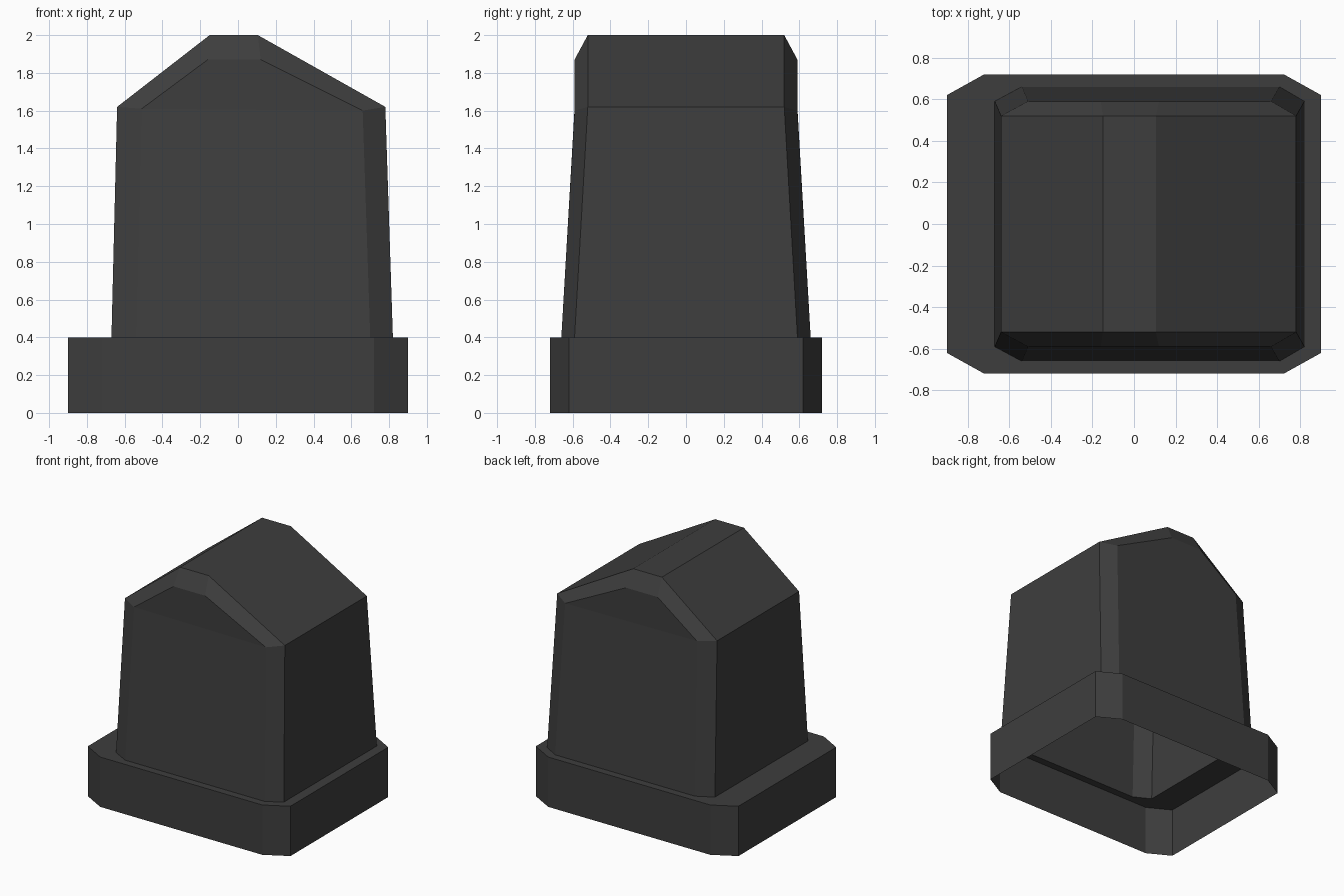
import bpy, bmesh

if "Cube" in bpy.data.objects:
    bpy.data.objects.remove(bpy.data.objects["Cube"])

mat = bpy.data.materials.new("dark grey")
mat.diffuse_color = (0.048, 0.048, 0.048, 1)
mat.use_nodes = True
mat.node_tree.nodes["Principled BSDF"].inputs["Base Color"].default_value = mat.diffuse_color


def make(name, rings, closed, caps=()):
    """Loft matching point rings into an open shell; caps are extra (ring, indices) faces."""
    bm = bmesh.new()
    vs = [[bm.verts.new(p) for p in r] for r in rings]
    n = len(rings[0])
    for a, b in zip(vs, vs[1:]):
        for i in range(n if closed else n - 1):
            j = (i + 1) % n
            bm.faces.new((a[i], a[j], b[j], b[i]))
    for ring, idx in caps:
        bm.faces.new([vs[ring][i] for i in idx])
    bmesh.ops.recalc_face_normals(bm, faces=bm.faces)
    # open shells: make sure the normals point outwards
    if sum(f.normal.dot(f.calc_center_median()) * f.calc_area() for f in bm.faces) < 0:
        bmesh.ops.reverse_faces(bm, faces=bm.faces)
    me = bpy.data.meshes.new(name)
    bm.to_mesh(me)
    bm.free()
    me.materials.append(mat)
    ob = bpy.data.objects.new(name, me)
    bpy.context.collection.objects.link(ob)


def octagon(x0, x1, cx0, cx1, y, cy, z):
    """Rectangle with cut corners."""
    return [(cx0, -y, z), (cx1, -y, z), (x1, -cy, z), (x1, cy, z),
            (cx1, y, z), (cx0, y, z), (x0, cy, z), (x0, -cy, z)]


# Plinth: hollow wall, open below, with a ledge running in to the body
make("plinth", [octagon(-.9, .9, -.72, .72, .72, .62, 0),
                octagon(-.9, .9, -.72, .72, .72, .62, .4),
                octagon(-.67, .82, -.54, .70, .66, .59, .4)], True)

# Body: lopsided gabled shell with bevelled ends, given as (x, y, z) half profiles
end = [(-.54, .66, .4), (-.51, .59, 1.61), (-.16, .59, 1.87),
       (.12, .59, 1.87), (.66, .59, 1.60), (.70, .66, .4)]
side = [(-.67, .59, .4), (-.64, .52, 1.62), (-.15, .52, 2.0),
        (.105, .52, 2.0), (.78, .52, 1.62), (.82, .59, .4)]
flip = lambda pts: [(x, -y, z) for x, y, z in pts]
make("body", [flip(end), flip(side), side, end], False,
     [(r, q) for r in (0, 3) for q in ((0, 1, 4, 5), (1, 2, 3, 4))])
